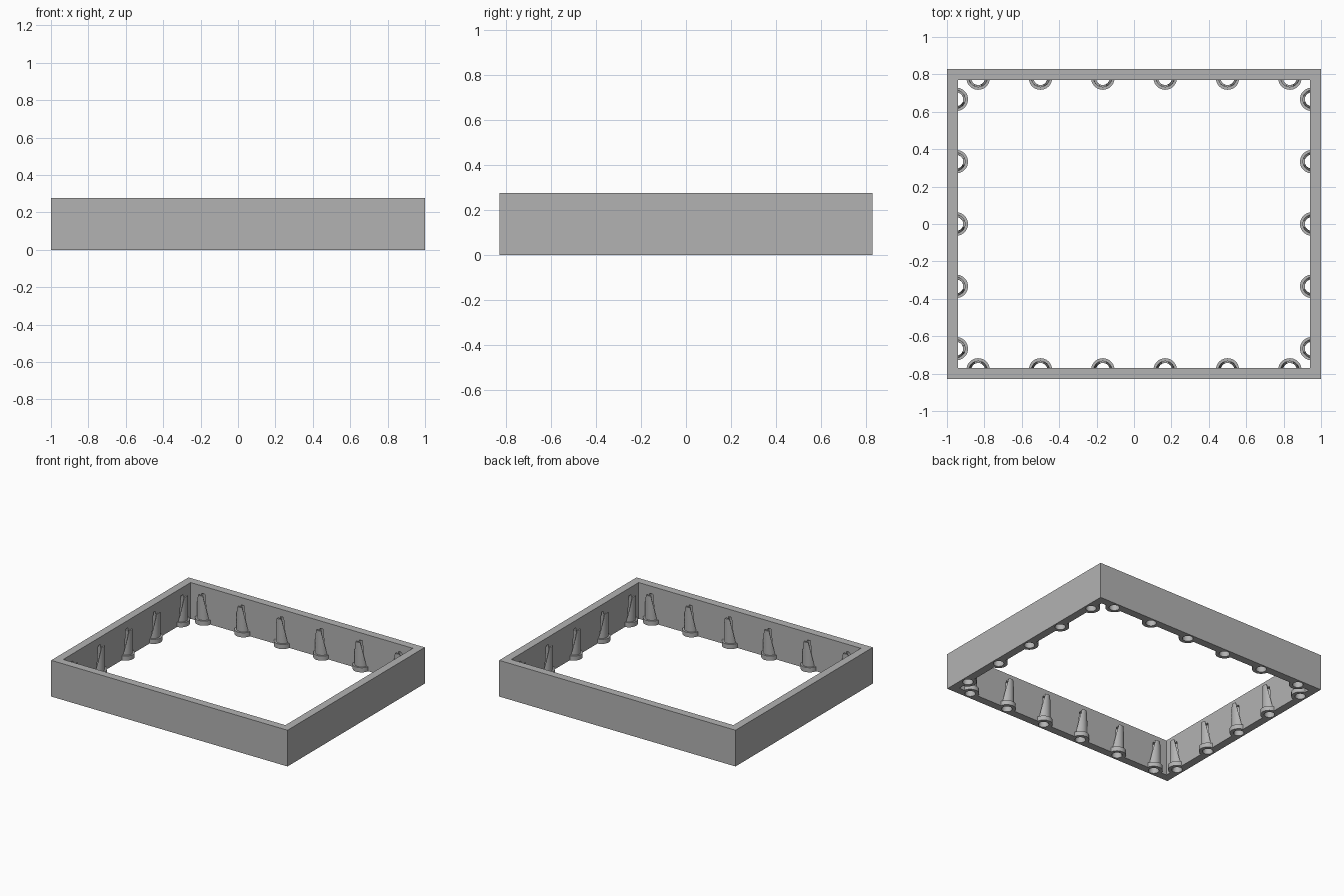
import bpy, bmesh, math
from mathutils import Matrix, Vector

if "Cube" in bpy.data.objects:
    bpy.data.objects.remove(bpy.data.objects["Cube"])

HX, HY, HEIGHT, WALL = 1.0, 0.83, 0.277, 0.06
SINK = 0.01                       # boss axis lies this far inside the wall
R_HOLE, R_SPIKE, R_COLLAR = 0.037, 0.049, 0.0625
COLLAR_H, SPIKE_H = 0.035, 0.22

gray = bpy.data.materials.new("mid gray")
gray.use_nodes = True
color = (0.45, 0.45, 0.45, 1)
gray.diffuse_color = color
gray.node_tree.nodes["Principled BSDF"].inputs["Base Color"].default_value = color


def make_object(name, bm):
    bmesh.ops.recalc_face_normals(bm, faces=bm.faces)
    mesh = bpy.data.meshes.new(name)
    bm.to_mesh(mesh)
    bm.free()
    mesh.materials.append(gray)
    obj = bpy.data.objects.new(name, mesh)
    bpy.context.collection.objects.link(obj)
    return obj


def arc_band(bm, place, r_in, r_out, levels, steps=16):
    """Curved wall bulging along local +x; levels are (z, half angle)."""
    rows = []
    for z, half in levels:
        angles = [math.radians(half) * (2 * i / steps - 1) for i in range(steps + 1)]
        loop = [(r_out, a) for a in angles] + [(r_in, a) for a in reversed(angles)]
        rows.append([bm.verts.new(place @ Vector((r * math.cos(a), r * math.sin(a), z)))
                     for r, a in loop])
    n = len(rows[0])
    for low, high in zip(rows, rows[1:]):
        for i in range(n):
            j = (i + 1) % n
            bm.faces.new((low[i], low[j], high[j], high[i]))
    for row in (rows[0], rows[-1]):
        for i in range(steps):
            bm.faces.new((row[i], row[i + 1], row[n - 2 - i], row[n - 1 - i]))


# Boss positions along the four inner walls, each facing the centre
places = []
for side in (-1, 1):
    for i in range(6):
        x = (i - 2.5) / 3
        turn = Matrix.Rotation(-side * math.pi / 2, 4, "Z")
        places.append(Matrix.Translation((x, side * (HY - WALL + SINK), 0)) @ turn)
    for i in range(5):
        y = (i - 2) / 3
        turn = Matrix.Rotation(math.pi if side > 0 else 0, 4, "Z")
        places.append(Matrix.Translation((side * (HX - WALL + SINK), y, 0)) @ turn)

# Rectangular frame
bm = bmesh.new()
rings = []
for inset in (0, WALL):
    for z in (0, HEIGHT):
        rings.append([bm.verts.new((sx * (HX - inset), sy * (HY - inset), z))
                      for sx, sy in ((-1, -1), (1, -1), (1, 1), (-1, 1))])
for a, b in ((0, 1), (1, 3), (3, 2), (2, 0)):
    for i in range(4):
        j = (i + 1) % 4
        bm.faces.new((rings[a][i], rings[a][j], rings[b][j], rings[b][i]))
frame = make_object("frame", bm)

# Tapered pockets cut into the wall behind each boss
bm = bmesh.new()
for place in places:
    bmesh.ops.create_cone(bm, cap_ends=True, segments=32, radius1=R_HOLE + 0.002,
                          radius2=0.016, depth=SPIKE_H + 0.02,
                          matrix=place @ Matrix.Translation((0, 0, SPIKE_H / 2 - 0.01)))
cutter = make_object("pocket_cutter", bm)
cutter.hide_render = True
mod = frame.modifiers.new("pockets", "BOOLEAN")
mod.operation, mod.solver, mod.object = "DIFFERENCE", "EXACT", cutter
bpy.context.view_layer.objects.active = frame
frame.select_set(True)
bpy.ops.object.modifier_apply(modifier=mod.name)
bpy.data.objects.remove(cutter)

# Half-ring collars at the bottom, and narrowing curved spikes above them
collars, spikes = bmesh.new(), bmesh.new()
for place in places:
    arc_band(collars, place, R_HOLE, R_COLLAR, [(0, 82), (COLLAR_H, 82)])
    levels = [(COLLAR_H + (SPIKE_H - COLLAR_H) * t / 4, 78 - 54 * t / 4) for t in range(5)]
    arc_band(spikes, place, R_HOLE, R_SPIKE, levels)
make_object("collars", collars).select_set(True)
make_object("spikes", spikes).select_set(True)
bpy.ops.object.shade_smooth_by_angle(angle=math.radians(30))
